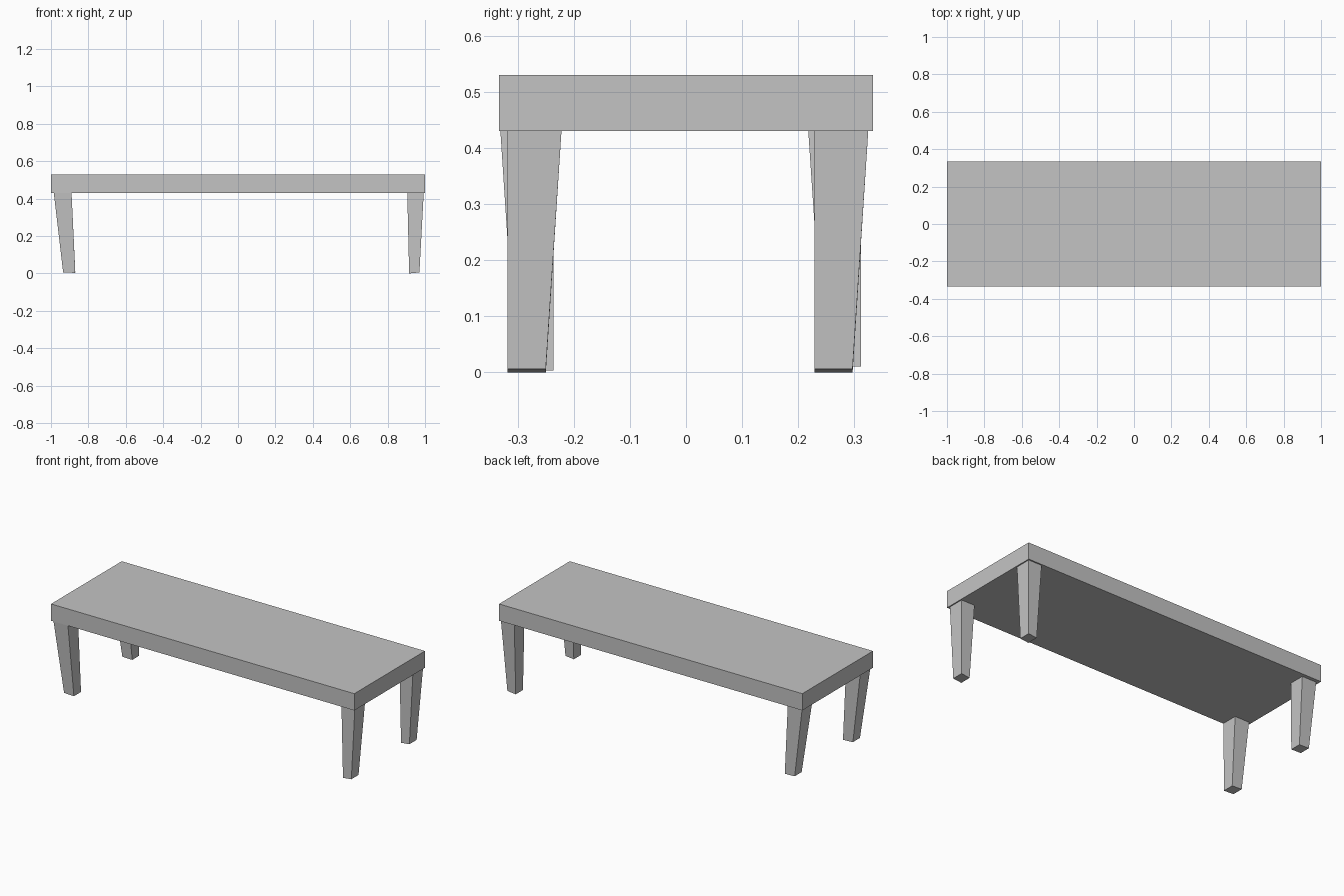
import bpy
import bmesh

if "Cube" in bpy.data.objects:
    bpy.data.objects.remove(bpy.data.objects["Cube"])

grey = bpy.data.materials.new("plain grey")
grey.diffuse_color = (0.55, 0.55, 0.55, 1)
grey.use_nodes = True
grey.node_tree.nodes["Principled BSDF"].inputs["Base Color"].default_value = grey.diffuse_color


def tapered_box(name, top, bottom, z_top, z_inner, z_outer):
    """Box between two rectangles (x0, x1, y0, y1); the foot may tilt along x."""
    bm = bmesh.new()
    bmesh.ops.create_cube(bm, size=2)
    for v in bm.verts:
        x0, x1, y0, y1 = top if v.co.z > 0 else bottom
        x = x1 if v.co.x > 0 else x0
        y = y1 if v.co.y > 0 else y0
        # the outer edge is the one furthest from the centre
        outer = abs(x) > abs(x0 + x1) / 2
        z = z_top if v.co.z > 0 else (z_outer if outer else z_inner)
        v.co = (x, y, z)
    bmesh.ops.recalc_face_normals(bm, faces=bm.faces)
    mesh = bpy.data.meshes.new(name)
    bm.to_mesh(mesh)
    bm.free()
    mesh.materials.append(grey)
    obj = bpy.data.objects.new(name, mesh)
    bpy.context.collection.objects.link(obj)


# Table top
slab = (-1, 1, -0.333, 0.333)
tapered_box("table_top", slab, slab, 0.53, 0.43, 0.43)

# Legs, each tapered and leaning slightly differently
tapered_box("front_left_leg", (-0.985, -0.89, -0.331, -0.236),
            (-0.935, -0.87, -0.303, -0.236), 0.431, 0.003, 0.006)
tapered_box("back_left_leg", (-0.985, -0.89, 0.218, 0.312),
            (-0.935, -0.87, 0.246, 0.312), 0.431, 0.010, 0.012)
tapered_box("front_right_leg", (0.905, 0.993, -0.318, -0.222),
            (0.915, 0.97, -0.318, -0.25), 0.431, 0.0, 0.006)
tapered_box("back_right_leg", (0.905, 0.993, 0.229, 0.325),
            (0.915, 0.97, 0.229, 0.297), 0.431, 0.0, 0.006)
